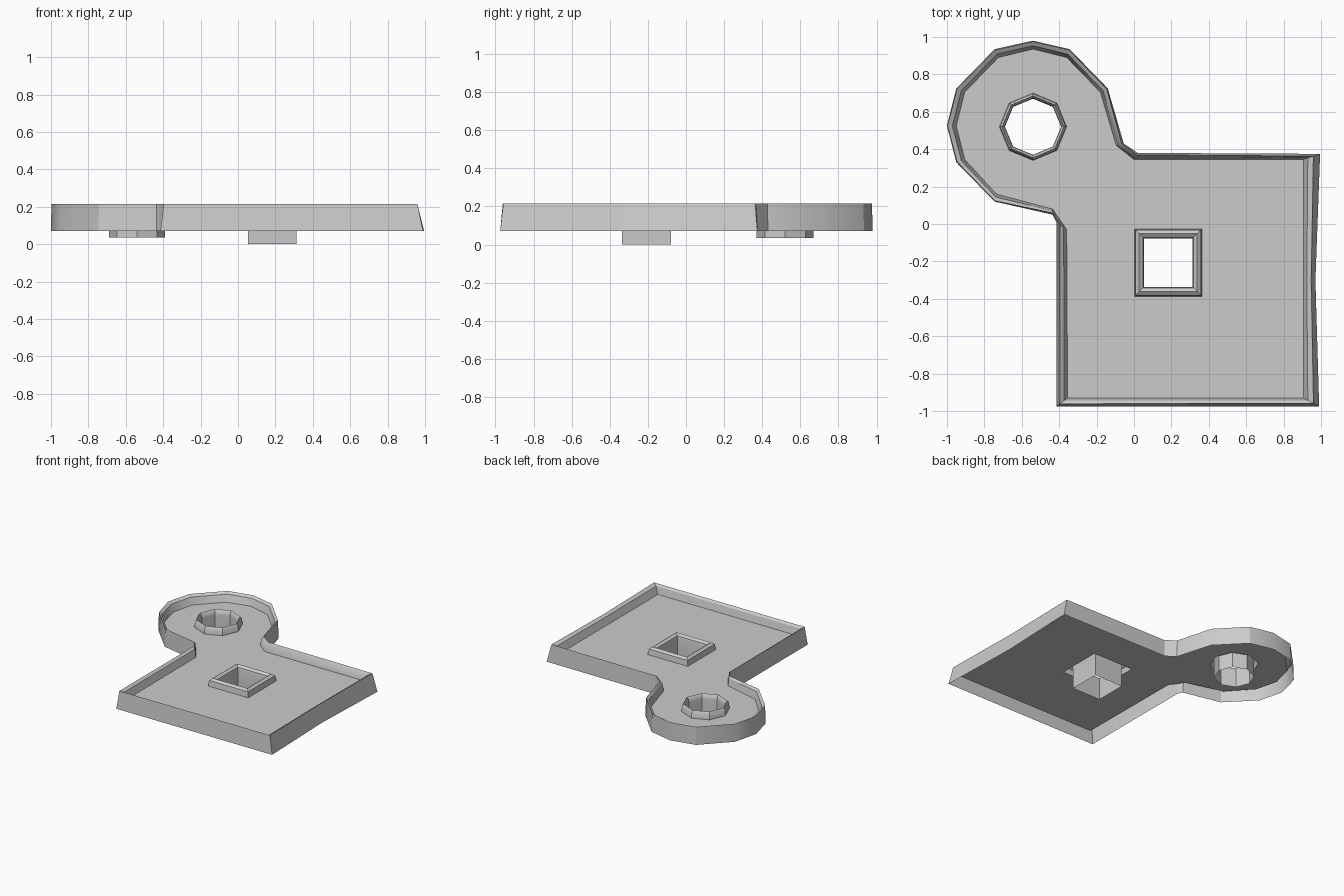
import bpy, bmesh, math
from mathutils import Vector

if "Cube" in bpy.data.objects:
    bpy.data.objects.remove(bpy.data.objects["Cube"])

FLOOR, BASE, RIM = 0.143, 0.07, 0.215

bm = bmesh.new()


def ring(points, z):
    return [bm.verts.new((x, y, z)) for x, y in points]


def bridge(a, b):
    n = len(a)
    for i in range(n):
        j = (i + 1) % n
        bm.faces.new((a[i], a[j], b[j], b[i]))


def loft(sections):
    """Skin a list of (outline, height) sections and return the rings."""
    rings = [ring(p, z) for p, z in sections]
    for a, b in zip(rings, rings[1:]):
        bridge(a, b)
    return rings


def lerp(a, b, t):
    return Vector(a).lerp(Vector(b), t)


# Plate outline: outer base point, inner floor point, inward lean of the wall
outline = [
    ((-.415, -.975), (-.355, -.93), .3), ((.99, -.975), (.905, -.93), .36),
    ((.97, -.30), (.905, -.30), .35),
    ((.995, .375), (.905, .345), .4), ((.02, .38), (0, .345), .3),
    ((-.055, .43), (-.095, .42), .25), ((-.14, .725), (-.18, .705), .15),
    ((-.345, .935), (-.36, .89), .1), ((-.54, .98), (-.54, .935), .1),
    ((-.745, .935), (-.725, .89), .1), ((-.95, .725), (-.905, .705), .1),
    ((-1.0, .525), (-.95, .525), .05), ((-.95, .33), (-.905, .345), .1),
    ((-.745, .12), (-.735, .16), .1), ((-.435, .05), (-.435, .08), .3),
    ((-.415, .01), (-.36, -.03), .35),
]
outer = [p for p, q, t in outline]
inner = [q for p, q, t in outline]
crest = [lerp(p, q, t) for p, q, t in outline]
shoulder = [lerp(p, q, t + (1 - t) * .55) for p, q, t in outline]

# Folded outer wall
wall = loft([(outer, BASE), (crest, RIM), (shoulder, RIM - .015), (inner, FLOOR)])
floor_loops = [wall[-1]]


def socket(cx, cy, sides, r_out, r_in, turn, bottom):
    """Raised rounded lip around a hole, with a tube going down through the plate."""
    def poly(r):
        return [(cx + r * math.cos(turn + math.tau * i / sides),
                 cy + r * math.sin(turn + math.tau * i / sides)) for i in range(sides)]
    d = r_out - r_in
    rings = loft([(poly(r_out), FLOOR), (poly(r_out - d * .12), FLOOR + .045),
                  (poly(r_out - d * .5), FLOOR + .06), (poly(r_in + d * .1), FLOOR + .045),
                  (poly(r_in), FLOOR + .02), (poly(r_in), bottom)])
    floor_loops.append(rings[0])


# Square socket and octagonal socket
root2 = math.sqrt(2)
socket(.183, -.207, 4, .181 * root2, .129 * root2, math.pi / 4, 0)
socket(-.54, .52, 8, .18, .15, 0, .035)

# Floor sheet with both holes left open
edges = [bm.edges.get((l[i - 1], l[i])) for l in floor_loops for i in range(len(l))]
bmesh.ops.triangle_fill(bm, edges=edges, use_beauty=True, use_dissolve=False,
                        normal=(0, 0, 1))
bmesh.ops.recalc_face_normals(bm, faces=bm.faces)
floor = [f for f in bm.faces if len(f.verts) == 3]
if floor and floor[0].normal.z < 0:
    bmesh.ops.reverse_faces(bm, faces=bm.faces)

mesh = bpy.data.meshes.new("socket_plate")
bm.to_mesh(mesh)
bm.free()
plate = bpy.data.objects.new("socket_plate", mesh)
bpy.context.collection.objects.link(plate)
bpy.context.view_layer.objects.active = plate
plate.select_set(True)
bpy.ops.object.shade_smooth_by_angle(angle=math.radians(32))
